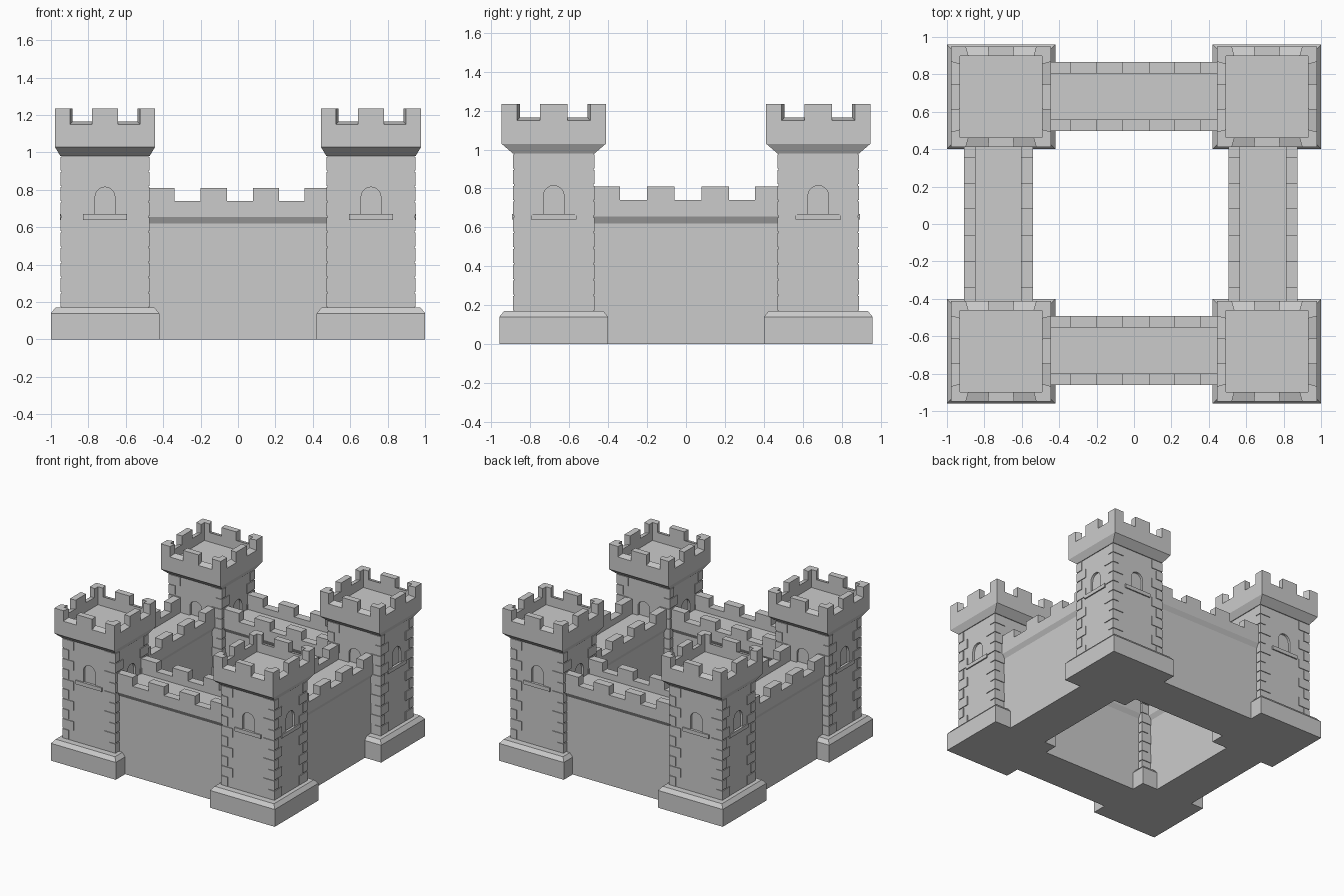
import bpy, bmesh, math
from mathutils import Matrix, Vector

cube = bpy.data.objects.get("Cube")
if cube:
    bpy.data.objects.remove(cube, do_unlink=True)

stone = bpy.data.materials.new("grey_stone")
stone.use_nodes = True
GREY = (0.6, 0.6, 0.6, 1)
stone.diffuse_color = GREY
stone.node_tree.nodes["Principled BSDF"].inputs["Base Color"].default_value = GREY


def finish(bm, name):
    bmesh.ops.recalc_face_normals(bm, faces=bm.faces)
    mesh = bpy.data.meshes.new(name)
    bm.to_mesh(mesh)
    bm.free()
    mesh.materials.append(stone)
    ob = bpy.data.objects.new(name, mesh)
    bpy.context.collection.objects.link(ob)
    return ob


def loft(bm, rings):
    """Join equal-length rings of points and close both ends."""
    vs = [[bm.verts.new(p) for p in ring] for ring in rings]
    n = len(vs[0])
    for a, b in zip(vs, vs[1:]):
        for i in range(n):
            j = (i + 1) % n
            bm.faces.new((a[i], a[j], b[j], b[i]))
    bm.faces.new(vs[0][::-1])
    bm.faces.new(vs[-1])


def rect(hx, hy, z):
    return [(-hx, -hy, z), (hx, -hy, z), (hx, hy, z), (-hx, hy, z)]


def box(bm, x0, x1, y0, y1, z0, z1, turn=Matrix()):
    loft(bm, [[turn @ Vector(p) for p in
               ((x0, y0, z), (x1, y0, z), (x1, y1, z), (x0, y1, z))] for z in (z0, z1)])


# Tower dimensions
HX, HY = 0.232, 0.204
BASE_TOP, SHAFT_TOP = 0.17, 0.98
OUT, INN = 0.268, 0.218
SIDES = [(Matrix.Rotation(k * math.pi / 2, 4, 'Z'), HX if k % 2 else HY) for k in range(4)]

# Plinth with chamfered top
bm = bmesh.new()
loft(bm, [rect(0.29, 0.28, 0), rect(0.29, 0.28, 0.14), rect(0.265, 0.255, BASE_TOP)])
plinth = finish(bm, "tower_plinth")

# Shaft with an arched recess cut into each side
bm = bmesh.new()
loft(bm, [rect(HX, HY, BASE_TOP - 0.02), rect(HX, HY, SHAFT_TOP + 0.01)])
shaft = finish(bm, "tower_shaft")
arch = [(-0.053, 0.66), (0.053, 0.66)]
arch += [(0.053 * math.cos(a), 0.762 + 0.053 * math.sin(a))
         for a in (math.pi * i / 10 for i in range(11))]
bm = bmesh.new()
for turn, d in SIDES:
    loft(bm, [[turn @ Vector((x, y, z)) for x, z in arch] for y in (-d - 0.05, -d + 0.018)])
cutter = finish(bm, "window_cutter")
cutter.hide_render = True
cut = shaft.modifiers.new("windows", 'BOOLEAN')
cut.operation, cut.solver, cut.object = 'DIFFERENCE', 'EXACT', cutter
bpy.context.view_layer.objects.active = shaft
bpy.ops.object.modifier_apply(modifier=cut.name)
bpy.data.objects.remove(cutter, do_unlink=True)

# Window sills
bm = bmesh.new()
for turn, d in SIDES:
    box(bm, -0.118, 0.118, -d - 0.01, -d + 0.01, 0.64, 0.67, turn)
sills = finish(bm, "window_sills")

# Corner stones, long side alternating with each course
bm = bmesh.new()
ROWS = 10
step = (SHAFT_TOP - BASE_TOP) / ROWS
for sx in (-1, 1):
    for sy in (-1, 1):
        for r in range(ROWS):
            lx, ly = (0.10, 0.055) if r % 2 else (0.055, 0.10)
            x, y = HX + 0.006, HY + 0.006
            z = BASE_TOP + r * step
            xs = sorted((sx * x, sx * (x - lx)))
            ys = sorted((sy * y, sy * (y - ly)))
            box(bm, *xs, *ys, z + 0.004, z + step - 0.004)
quoins = finish(bm, "corner_stones")

# Flared head and its floor
bm = bmesh.new()
loft(bm, [rect(HX + 0.006, HY + 0.006, SHAFT_TOP), rect(OUT, OUT, 1.03)])
loft(bm, [rect(INN, INN, 1.02), rect(INN, INN, 1.09)])
head = finish(bm, "tower_head")

# Battlements: mitred corners, gaps that splay outwards
bm = bmesh.new()
outer = [-OUT, -0.188, -0.07, 0.07, 0.188, OUT]
inner = [-INN, -0.174, -0.066, 0.066, 0.174, INN]
for turn, _ in SIDES:
    for i in range(5):
        zo, zi = (1.15, 1.165) if i % 2 else (1.235, 1.235)
        plan = [(outer[i], -OUT, zo), (outer[i + 1], -OUT, zo),
                (inner[i + 1], -INN, zi), (inner[i], -INN, zi)]
        loft(bm, [[turn @ Vector((x, y, 1.03)) for x, y, _ in plan],
                  [turn @ Vector(p) for p in plan]])
battlements = finish(bm, "tower_battlements")

# Four towers sharing the same meshes
for part in (plinth, shaft, sills, quoins, head, battlements):
    name = part.name
    for fy, ly in ((-1, "front"), (1, "back")):
        for fx, lx in ((-1, "right"), (1, "left")):
            ob = part if (fx, fy) == (-1, -1) else part.copy()
            if ob is not part:
                bpy.context.collection.objects.link(ob)
            ob.name = f"{ly}_{lx}_{name}"
            ob.location = (fx * 0.711, fy * 0.68, 0)

# Curtain walls: extruded profile with walkway, merlons on both edges
half = [(0.165, 0), (0.165, 0.62), (0.185, 0.655), (0.185, 0.74), (0.122, 0.74), (0.122, 0.69)]
profile = half + [(-y, z) for y, z in reversed(half)]


def wall(name, loc, angle):
    bm = bmesh.new()
    loft(bm, [[(x, y, z) for y, z in profile] for x in (-0.52, 0.52)])
    for x0, x1 in ((-0.52, -0.34), (-0.2, -0.06), (0.08, 0.22), (0.355, 0.52)):
        for y0, y1 in ((-0.185, -0.122), (0.122, 0.185)):
            box(bm, x0, x1, y0, y1, 0.74, 0.81)
    ob = finish(bm, name)
    ob.location = loc
    ob.rotation_euler.z = angle


wall("front_wall", (0, -0.676, 0), 0)
wall("back_wall", (0, 0.682, 0), 0)
wall("right_wall", (-0.725, 0, 0), math.pi / 2)
wall("left_wall", (0.69, 0, 0), math.pi / 2)
